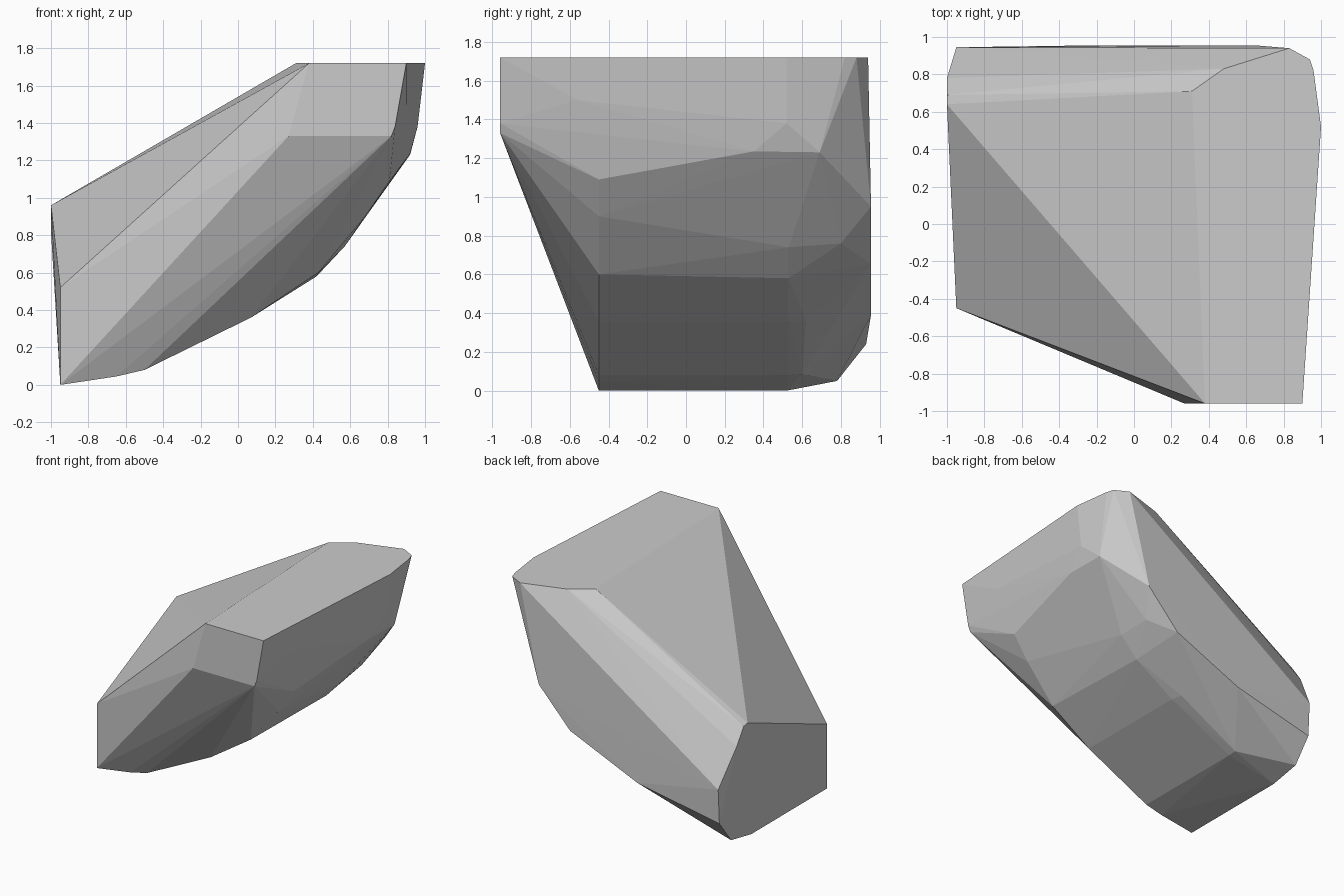
import bpy
import bmesh

# Remove the default cube only
default_cube = bpy.data.objects.get("Cube")
if default_cube:
    bpy.data.objects.remove(default_cube, do_unlink=True)


def make_material(name, colour):
    material = bpy.data.materials.new(name)
    material.use_nodes = True
    material.diffuse_color = colour
    shader = material.node_tree.nodes["Principled BSDF"]
    shader.inputs["Base Color"].default_value = colour
    return material


def across_x(x, profile):
    """Profile of (y, z) pairs standing at a fixed x."""
    return [(x, y, z) for y, z in profile]


def across_y(y, profile):
    """Profile of (x, z) pairs standing at a fixed y."""
    return [(x, y, z) for x, z in profile]


def across_z(z, outline):
    """Outline of (x, y) pairs lying at a fixed height."""
    return [(x, y, z) for x, y in outline]


def build_hull(name, points, material):
    """Wrap the profiles in one faceted convex skin."""
    bm = bmesh.new()
    for point in points:
        bm.verts.new(point)
    result = bmesh.ops.convex_hull(bm, input=bm.verts[:])
    loose = {item for key in ("geom_interior", "geom_unused")
             for item in result[key] if isinstance(item, bmesh.types.BMVert)}
    bmesh.ops.delete(bm, geom=list(loose), context="VERTS")
    bmesh.ops.recalc_face_normals(bm, faces=bm.faces[:])
    mesh = bpy.data.meshes.new(name)
    bm.to_mesh(mesh)
    bm.free()
    mesh.materials.append(material)
    body = bpy.data.objects.new(name, mesh)
    bpy.context.collection.objects.link(body)
    return body


# Flat top outline
top_outline = across_z(1.72, [
    (0.38, -0.96), (0.9, -0.96), (1.0, 0.52), (0.96, 0.82),
    (0.94, 0.88), (0.83, 0.94), (0.48, 0.83), (0.31, 0.71)])

# Small front face below the top
front_face = across_y(-0.96, [(0.27, 1.33), (0.82, 1.33), (0.84, 1.38)])

# Curved underside, front edge
belly_front = across_y(-0.45, [
    (-0.95, 0.52), (-0.95, 0), (-0.65, 0.045), (-0.5, 0.08), (0.07, 0.36),
    (0.43, 0.6), (0.56, 0.76), (0.68, 0.9), (0.81, 1.09)])

# Curved underside, towards the back
belly_back = across_y(0.53, [
    (-0.5, 0.08), (0.07, 0.36), (0.42, 0.58), (0.57, 0.74)])
belly_corner = [(-0.5, 0.6, 0.085), (0.05, 0.62, 0.36), (0.55, 0.8, 0.76)]

# Long wall on the model's left
left_wall = [(0.9, -0.56, 1.5), (0.96, 0.52, 1.38),
             (0.92, 0.35, 1.235), (0.92, 0.69, 1.23)]

# Rounded back wall
back_wall = across_y(0.955, [(0.65, 0.95), (0.37, 0.65), (-0.23, 0.39)])

# End cap on the model's right
end_cap = across_x(-0.95, [(0.945, 0.52), (0.93, 0.24), (0.78, 0.05), (0.52, 0)])
end_ridge = across_x(-1.0, [(0.64, 0.96), (0.69, 0.95), (0.78, 0.82)])

stone_grey = make_material("stone grey", (0.6, 0.6, 0.6, 1.0))
build_hull("faceted_block",
           top_outline + front_face + belly_front + belly_back + belly_corner
           + left_wall + back_wall + end_cap + end_ridge,
           stone_grey)
